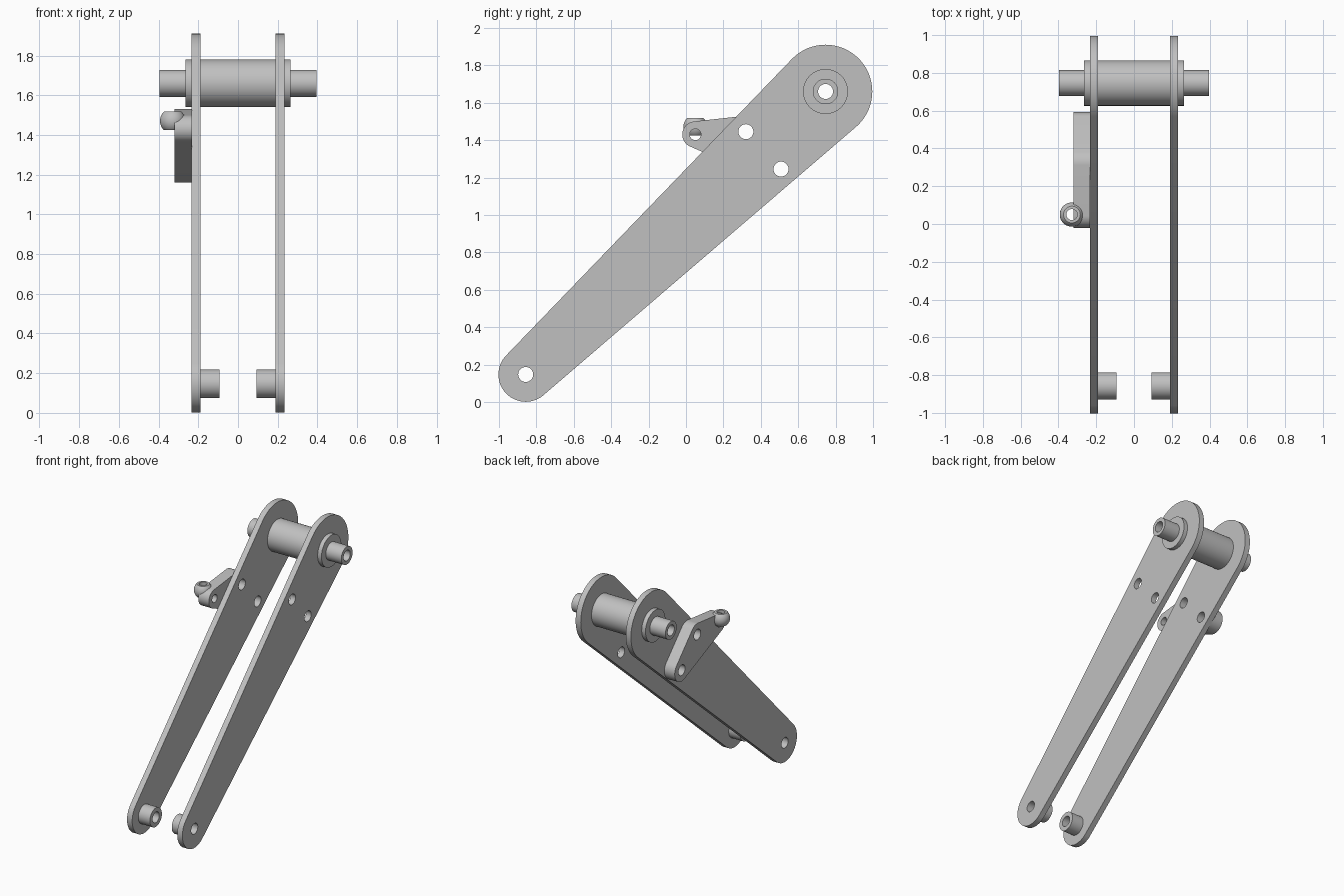
import bpy, bmesh, math
from mathutils import Matrix, Vector
from mathutils.geometry import convex_hull_2d

cube = bpy.data.objects.get("Cube")
if cube:
    bpy.data.objects.remove(cube)

steel = bpy.data.materials.new("plain grey steel")
steel.use_nodes = True
GREY = (0.53, 0.53, 0.53, 1)
steel.diffuse_color = GREY
steel.node_tree.nodes["Principled BSDF"].inputs["Base Color"].default_value = GREY

# Local (x, y, z) becomes world (y, z, x), so profiles are drawn from the side
SIDE = Matrix(((0, 0, 1, 0), (1, 0, 0, 0), (0, 1, 0, 0), (0, 0, 0, 1)))


def finish(name, bm, smooth=30):
    bmesh.ops.remove_doubles(bm, verts=bm.verts, dist=1e-5)
    bmesh.ops.recalc_face_normals(bm, faces=bm.faces)
    mesh = bpy.data.meshes.new(name)
    bm.to_mesh(mesh)
    bm.free()
    mesh.materials.append(steel)
    obj = bpy.data.objects.new(name, mesh)
    bpy.context.collection.objects.link(obj)
    bpy.ops.object.select_all(action='DESELECT')
    obj.select_set(True)
    bpy.context.view_layer.objects.active = obj
    bpy.ops.object.shade_smooth_by_angle(angle=math.radians(smooth))
    return obj


def circle(centre, radius, count=64):
    return [Vector((centre[0] + radius * math.cos(math.tau * i / count),
                    centre[1] + radius * math.sin(math.tau * i / count)))
            for i in range(count)]


def plate(name, rounds, holes, x0, x1):
    """Flat link wrapped around circles, with round holes, from x0 to x1."""
    points = [p for c, r in rounds for p in circle(c, r)]
    loops = [[points[i] for i in convex_hull_2d(points)]]
    loops += [circle(c, r, 48) for c, r in holes]
    curve = bpy.data.curves.new(name + " profile", 'CURVE')
    curve.dimensions = '2D'
    curve.fill_mode = 'BOTH'
    curve.extrude = abs(x1 - x0) / 2
    for loop in loops:
        spline = curve.splines.new('POLY')
        spline.points.add(len(loop) - 1)
        for target, p in zip(spline.points, loop):
            target.co = (p.x, p.y, 0, 1)
        spline.use_cyclic_u = True
    helper = bpy.data.objects.new(name + " helper", curve)
    mesh = bpy.data.meshes.new_from_object(helper)
    bm = bmesh.new()
    bm.from_mesh(mesh)
    bm.transform(Matrix.Translation(((x0 + x1) / 2, 0, 0)) @ SIDE)
    bpy.data.objects.remove(helper)
    bpy.data.curves.remove(curve)
    bpy.data.meshes.remove(mesh)
    return finish(name, bm)


def lathe(name, profile, matrix):
    """Spin a closed (radius, height) loop around local z."""
    bm = bmesh.new()
    verts = [bm.verts.new((r, 0, h)) for r, h in profile]
    edges = [bm.edges.new((verts[i - 1], verts[i])) for i in range(len(verts))]
    bmesh.ops.spin(bm, geom=verts + edges, cent=(0, 0, 0), axis=(0, 0, 1),
                   angle=math.tau, steps=64, use_merge=True)
    bm.transform(matrix)
    return finish(name, bm)


PIVOT, FOOT = (0.746, 1.66), (-0.857, 0.147)
UPPER, LOWER, TAIL = (0.32, 1.445), (0.508, 1.245), (0.05, 1.43)
BORE = 0.04

# Pair of arms with hollow bosses facing inward at the low end
for side, label in ((-1, "right"), (1, "left")):
    plate(label + "_arm", [(PIVOT, 0.25), (FOOT, 0.146)],
          [(PIVOT, 0.119), (FOOT, BORE), (UPPER, BORE), (LOWER, BORE)],
          side * 0.19, side * 0.233)
    plate(label + "_boss", [(FOOT, 0.072)], [(FOOT, BORE)],
          side * 0.092, side * 0.192)

# Stepped hollow pivot joining the arms
lathe("pivot_tube",
      [(BORE, -0.396), (0.068, -0.396), (0.068, -0.265), (0.12, -0.265),
       (0.12, 0.265), (0.068, 0.265), (0.068, 0.396), (BORE, 0.396)],
      Matrix.Translation((0, *PIVOT)) @ SIDE)

# Three-cornered bracket on the outside of one arm
plate("bracket", [(UPPER, 0.085), (LOWER, 0.085), (TAIL, 0.07)],
      [(UPPER, BORE), (LOWER, BORE), (TAIL, 0.03)], -0.32, -0.232)

# Ball with flat ends and a vertical bore at the bracket tip
BALL, HALF = 0.064, 0.046
arc = [(math.sqrt(BALL ** 2 - h ** 2), h)
       for h in (HALF * math.sin(math.pi * i / 24) for i in range(-12, 13))]
lathe("ball_end", [(0.029, -HALF)] + arc + [(0.029, HALF)],
      Matrix.Translation((-0.329, 0.05, 1.471)))
